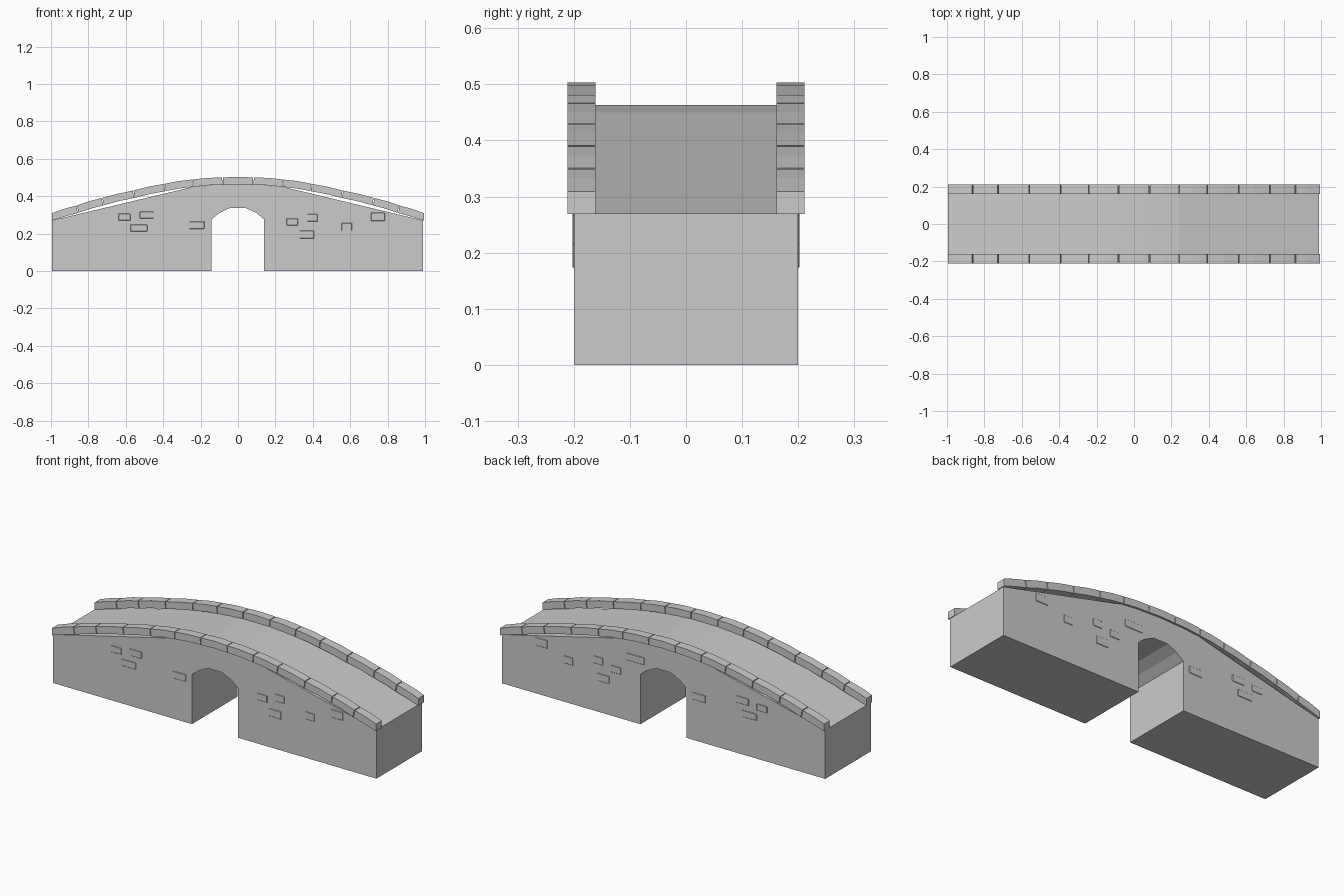
import bpy, bmesh, math

if "Cube" in bpy.data.objects:
    bpy.data.objects.remove(bpy.data.objects["Cube"])

stone = bpy.data.materials.new("grey stone")
stone.diffuse_color = (0.6, 0.6, 0.6, 1)
stone.use_nodes = True
stone.node_tree.nodes["Principled BSDF"].inputs["Base Color"].default_value = stone.diffuse_color


def prism(name, profile, y0, y1):
    """Extrude an x-z outline from y0 to y1."""
    bm = bmesh.new()
    face = bm.faces.new([bm.verts.new((x, y0, z)) for x, z in profile])
    ext = bmesh.ops.extrude_face_region(bm, geom=[face])
    verts = [v for v in ext["geom"] if isinstance(v, bmesh.types.BMVert)]
    bmesh.ops.translate(bm, verts=verts, vec=(0, y1 - y0, 0))
    bmesh.ops.recalc_face_normals(bm, faces=bm.faces)
    me = bpy.data.meshes.new(name)
    bm.to_mesh(me)
    bm.free()
    me.materials.append(stone)
    ob = bpy.data.objects.new(name, me)
    bpy.context.collection.objects.link(ob)
    return ob


# Bridge body with straight ramps, flat crown and arched opening
deck = [(0.99, 0.27), (0.24, 0.45), (0.085, 0.463),
        (-0.085, 0.463), (-0.24, 0.45), (-0.995, 0.27)]
arch = [(-0.143, 0), (-0.143, 0.275), (-0.10, 0.309), (-0.045, 0.336),
        (0.042, 0.336), (0.10, 0.309), (0.14, 0.275), (0.14, 0)]
prism("bridge_body", [(0.99, 0)] + deck + [(-0.995, 0)] + arch, -0.2, 0.2)

# Curved kerb made of separate stones along both edges
xs = [0.0825, 0.242, 0.392, 0.56, 0.727, 0.863, 0.997]
zs = [0.500, 0.489, 0.466, 0.430, 0.390, 0.350, 0.308]
path = [(-x, z) for x, z in zip(xs[::-1], zs[::-1])] + list(zip(xs, zs))


def kerb_stone(a, b):
    dx, dz = b[0] - a[0], b[1] - a[1]
    n = math.hypot(dx, dz)
    ux, uz = dx / n * 0.002, dz / n * 0.002
    a, b = (a[0] + ux, a[1] + uz), (b[0] - ux, b[1] - uz)
    mid = ((a[0] + b[0]) / 2, (a[1] + b[1]) / 2 + 0.003)

    def down(p):
        lean = 0.04 * 0.25 * p[0] if abs(p[0]) < 0.95 else 0
        return (p[0] - lean, p[1] - 0.0395)
    return [a, mid, b, down(b), down(mid), down(a)]


for side, s in (("front", -1), ("back", 1)):
    for i in range(len(path) - 1):
        prism(f"{side}_kerb_stone_{i + 1}", kerb_stone(path[i], path[i + 1]),
              s * 0.161, s * 0.211)

# Slightly raised bricks on both walls: centre x, centre z, width, height
bricks = [(-0.607, 0.288, 0.065, 0.036), (-0.488, 0.299, 0.075, 0.038),
          (-0.53, 0.229, 0.09, 0.037), (-0.22, 0.245, 0.08, 0.04),
          (0.29, 0.262, 0.06, 0.038), (0.398, 0.285, 0.055, 0.04),
          (0.368, 0.194, 0.075, 0.042), (0.582, 0.236, 0.055, 0.042),
          (0.748, 0.290, 0.075, 0.044)]
for side, s in (("front", -1), ("back", 1)):
    extra = [(0.17, 0.355, 0.11, 0.04)] if s > 0 else []
    for i, (x, z, w, h) in enumerate(bricks + extra):
        ob = prism(f"{side}_wall_brick_{i + 1}",
                   [(x - w / 2, z - h / 2), (x + w / 2, z - h / 2),
                    (x + w / 2, z + h / 2), (x - w / 2, z + h / 2)],
                   s * 0.19, s * 0.2025)
        bev = ob.modifiers.new("soft edges", 'BEVEL')
        bev.width = 0.002
        bev.segments = 1
